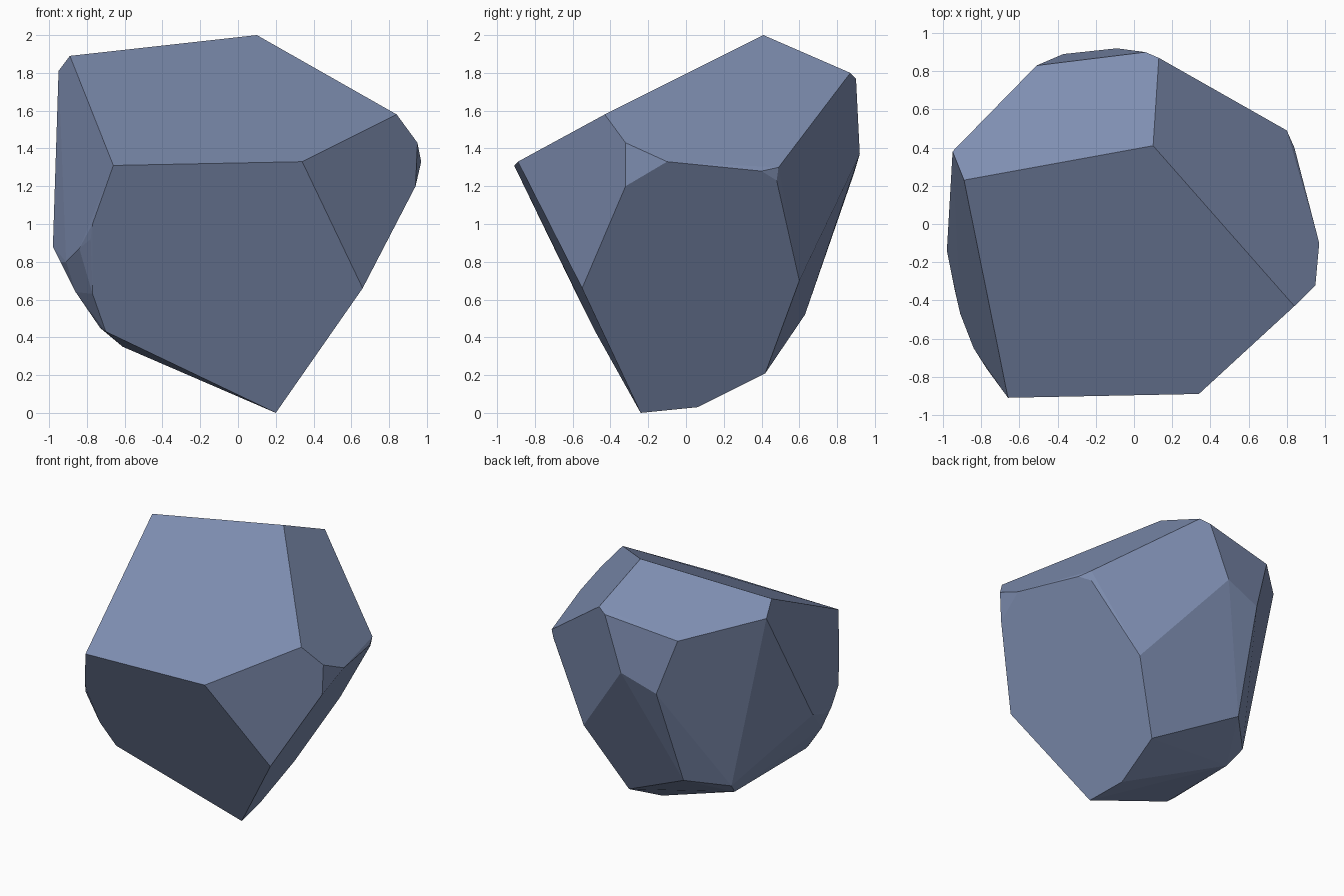
import bpy
import bmesh
from math import radians

default_cube = bpy.data.objects.get("Cube")
if default_cube:
    bpy.data.objects.remove(default_cube, do_unlink=True)


def flat_material(name, colour):
    material = bpy.data.materials.new(name)
    material.use_nodes = True
    material.diffuse_color = colour
    shader = material.node_tree.nodes["Principled BSDF"]
    shader.inputs["Base Color"].default_value = colour
    shader.inputs["Roughness"].default_value = 0.9
    return material


def faceted_stone(name, corner_groups, material, flat_angle):
    """Wrap a hull around the corners and merge nearly coplanar triangles."""
    bm = bmesh.new()
    for corners in corner_groups:
        for corner in corners:
            bm.verts.new(corner)
    hull = bmesh.ops.convex_hull(bm, input=bm.verts[:])
    # Discard corners that fall inside the hull
    leftovers = set(hull["geom_interior"]) | set(hull["geom_unused"])
    inner = [item for item in leftovers if isinstance(item, bmesh.types.BMVert)]
    bmesh.ops.delete(bm, geom=inner, context="VERTS")
    bmesh.ops.dissolve_limit(bm, angle_limit=flat_angle,
                             verts=bm.verts[:], edges=bm.edges[:])
    bmesh.ops.recalc_face_normals(bm, faces=bm.faces[:])
    mesh = bpy.data.meshes.new(name)
    bm.to_mesh(mesh)
    bm.free()
    mesh.materials.append(material)
    for polygon in mesh.polygons:
        polygon.use_smooth = False
    stone = bpy.data.objects.new(name, mesh)
    bpy.context.scene.collection.objects.link(stone)
    return stone


# Sloping crown facing the front
crown = [(.1, .41, 2), (-.89, .23, 1.89), (-.66, -.91, 1.31),
         (.34, -.89, 1.33), (.84, -.43, 1.58)]

# Rim of the back crown facet
back_rim = [(-.95, .38, 1.81), (-.51, .83, 1.69),
            (.06, .9, 1.77), (.13, .87, 1.8)]

# Upper edge of the broad +x facet
side_rim = [(.8, .49, 1.3), (.84, .4, 1.28), (.97, -.1, 1.33),
            (.95, -.32, 1.43), (.94, -.32, 1.2), (.79, .48, 1.23)]

# Corners down the back
back_ridge = [(-.09, .92, 1.37), (-.37, .89, 1.27),
              (.45, .6, .7), (-.42, .63, .52)]

# Chipped edge on the -x side
chipped_edge = [(-.98, -.14, .88), (-.94, -.34, .8), (-.91, -.47, .8),
                (-.84, -.65, .87), (-.78, -.72, .92), (-.77, -.76, 1),
                (-.86, -.42, .64), (-.77, -.58, .63)]

# Underside and the low corners around it
underside = [(.66, -.55, .66), (.2, -.24, 0), (.16, .06, .03),
             (.19, .42, .21), (-.66, .39, .45), (-.61, .28, .35),
             (-.7, -.48, .43), (-.73, -.42, .45)]

slate = flat_material("slate blue", (.21, .27, .44, 1))
faceted_stone("rock",
              [crown, back_rim, side_rim, back_ridge, chipped_edge, underside],
              slate, radians(3))
